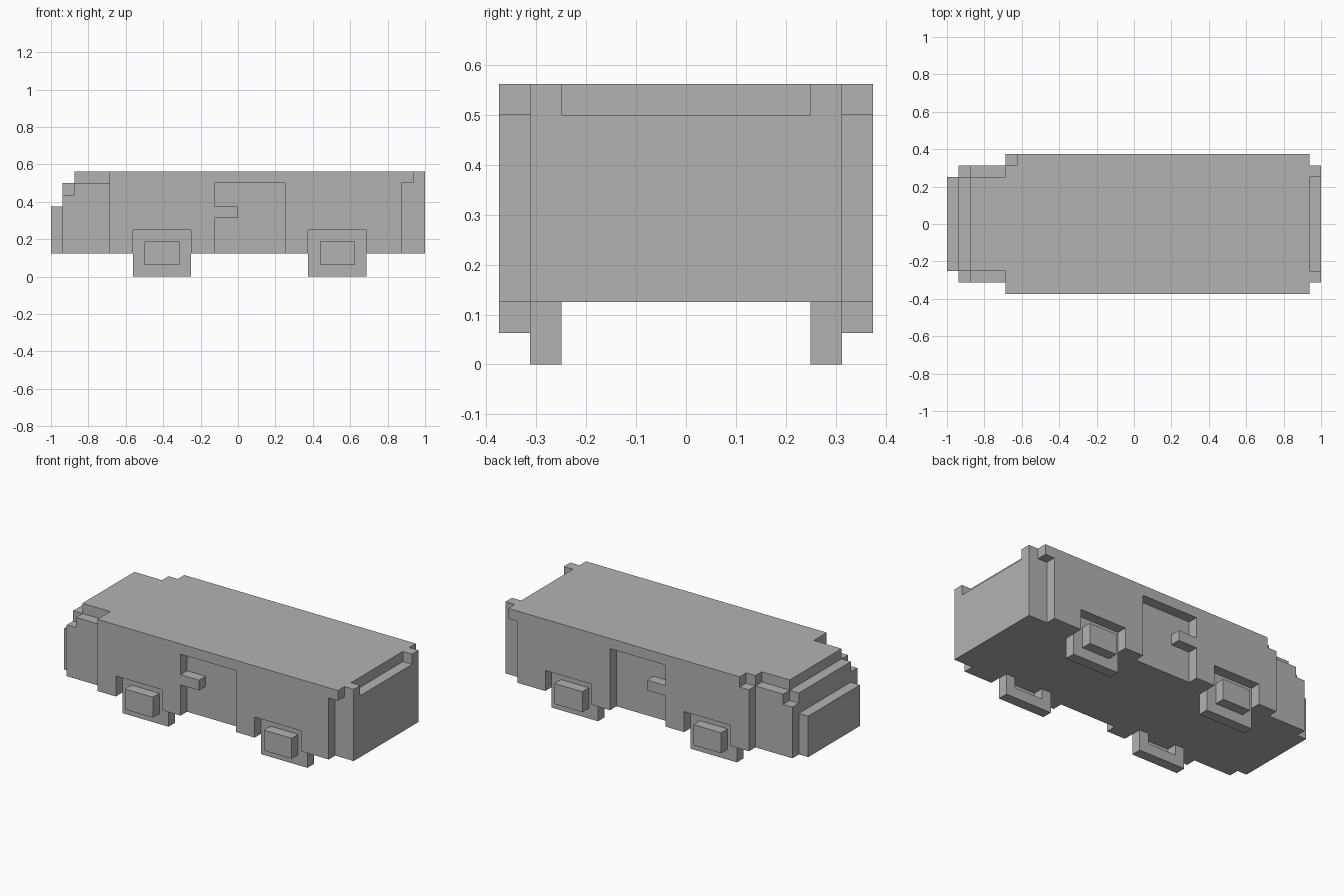
import bpy, bmesh
from itertools import product

cube = bpy.data.objects.get("Cube")
if cube:
    bpy.data.objects.remove(cube, do_unlink=True)

UNIT = 1 / 16  # edge of one building block

grey = bpy.data.materials.new("plain grey")
grey.use_nodes = True
grey.diffuse_color = (0.45, 0.45, 0.45, 1)
grey.node_tree.nodes["Principled BSDF"].inputs["Base Color"].default_value = grey.diffuse_color


def box(x, y, z):
    """Set of unit blocks filling the given ranges."""
    return set(product(range(*x), range(*y), range(*z)))


def sides(x, y, z):
    """The same box on both flanks of the van."""
    return box(x, y, z) | box(x, (-y[1], -y[0]), z)


def build(name, cells, occupied):
    """Make the outer shell of a part, with flat areas merged."""
    bm = bmesh.new()
    for cell in cells:
        for axis, sign in product(range(3), (0, 1)):
            near = list(cell)
            near[axis] += 1 if sign else -1
            if tuple(near) in occupied:
                continue
            u, v = (axis + 1) % 3, (axis + 2) % 3
            corners = []
            for du, dv in ((0, 0), (1, 0), (1, 1), (0, 1)):
                p = list(cell)
                p[axis] += sign
                p[u] += du
                p[v] += dv
                corners.append(bm.verts.new([c * UNIT for c in p]))
            bm.faces.new(corners if sign else corners[::-1])
    bmesh.ops.remove_doubles(bm, verts=bm.verts, dist=0.001)
    bmesh.ops.dissolve_limit(bm, angle_limit=0.02, verts=bm.verts, edges=bm.edges)
    mesh = bpy.data.meshes.new(name)
    bm.to_mesh(mesh)
    bm.free()
    mesh.materials.append(grey)
    bpy.context.collection.objects.link(bpy.data.objects.new(name, mesh))


parts = {}

# Van body: full block with stepped nose and tail
body = box((-16, 16), (-6, 6), (2, 9))
body -= sides((-16, -11), (5, 6), (2, 9))      # narrow cab
body -= sides((-16, -15), (4, 5), (2, 9))      # narrower bumper
body -= box((-16, -15), (-6, 6), (6, 9))       # low bumper top
body -= box((-15, -14), (-6, 6), (8, 9))       # windscreen step
body -= sides((-15, -11), (4, 5), (8, 9))      # cab shoulders
body -= sides((-15, -14), (4, 5), (7, 8))      # cab corners
body -= box((-11, -10), (5, 6), (8, 9))        # single roof notch
body -= sides((14, 16), (5, 6), (2, 8))        # rear corners
body -= sides((15, 16), (5, 6), (8, 9))
body -= box((15, 16), (-4, 4), (8, 9))         # tail step
body -= sides((-2, 4), (5, 6), (2, 8))         # door recesses

# Wheels, hubs and wheel wells
for end, x in (("front", -9), ("rear", 6)):
    body -= sides((x, x + 5), (5, 6), (2, 4))
    for side, s in (("left", 1), ("right", -1)):
        disc = (4, 5) if s > 0 else (-5, -4)
        cap = (5, 6) if s > 0 else (-6, -5)
        parts[f"{end}_{side}_wheel"] = (box((x, x + 5), disc, (0, 2))
                                        - box((x + 1, x + 4), disc, (1, 2)))
        parts[f"{end}_{side}_hub"] = box((x + 1, x + 4), cap, (1, 3))

# Door handles
parts["left_door_handle"] = box((-2, 0), (5, 6), (5, 6))
parts["right_door_handle"] = box((-2, 0), (-6, -5), (5, 6))
parts["van_body"] = body

occupied = set().union(*parts.values())
for name, cells in parts.items():
    build(name, cells, occupied)
